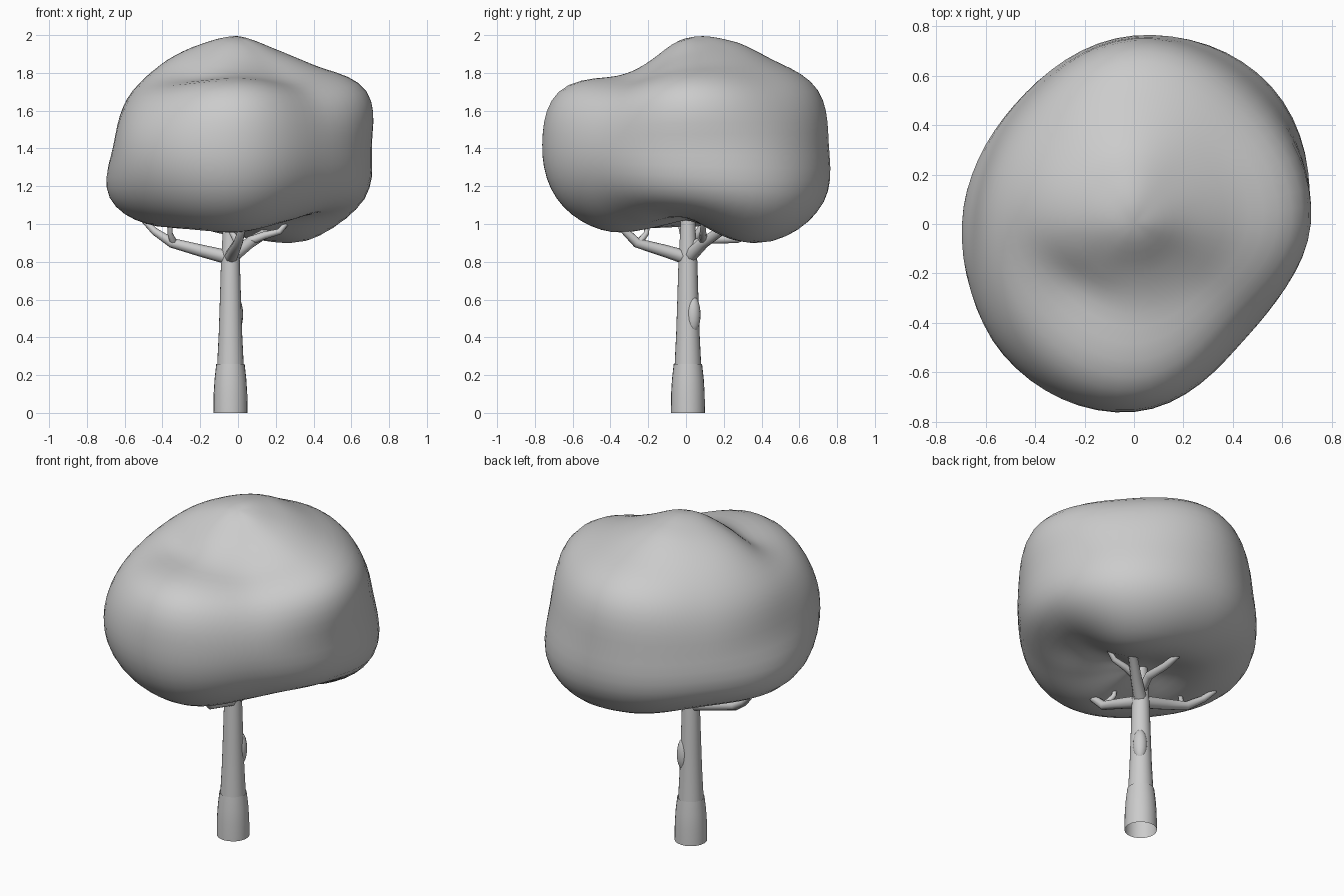
import bpy, bmesh
from math import sin, cos, pi, radians
from mathutils import Vector

cube = bpy.data.objects.get("Cube")
if cube:
    bpy.data.objects.remove(cube, do_unlink=True)

grey = bpy.data.materials.new("plain grey")
grey.use_nodes = True
colour = (0.6, 0.6, 0.6, 1)
grey.diffuse_color = colour
grey.node_tree.nodes["Principled BSDF"].inputs["Base Color"].default_value = colour


def finish(obj):
    obj.data.materials.clear()
    obj.data.materials.append(grey)
    bpy.ops.object.select_all(action="DESELECT")
    obj.select_set(True)
    bpy.context.view_layer.objects.active = obj
    bpy.ops.object.shade_smooth_by_angle(angle=radians(50))
    return obj


def mesh_object(name, bm):
    bmesh.ops.recalc_face_normals(bm, faces=bm.faces)
    mesh = bpy.data.meshes.new(name)
    bm.to_mesh(mesh)
    bm.free()
    obj = bpy.data.objects.new(name, mesh)
    bpy.context.collection.objects.link(obj)
    return finish(obj)


def bridge(bm, rings):
    for low, high in zip(rings, rings[1:]):
        for i in range(len(low)):
            j = (i + 1) % len(low)
            bm.faces.new((low[i], low[j], high[j], high[i]))


def lathe(name, profile, centre, sides=24):
    """Open tube of revolution from (radius, height) pairs."""
    bm = bmesh.new()
    rings = [[bm.verts.new((centre[0] + r * cos(2 * pi * i / sides),
                            centre[1] + r * sin(2 * pi * i / sides), z))
              for i in range(sides)] for r, z in profile]
    bridge(bm, rings)
    return mesh_object(name, bm)


def tube(name, points, start, end):
    """Tapering limb along a path."""
    curve = bpy.data.curves.new(name, "CURVE")
    curve.dimensions = "3D"
    curve.bevel_depth = 1
    curve.bevel_resolution = 2
    curve.use_fill_caps = True
    spline = curve.splines.new("POLY")
    spline.points.add(len(points) - 1)
    for i, (p, co) in enumerate(zip(spline.points, points)):
        p.co = (*co, 1)
        p.radius = start + (end - start) * i / (len(points) - 1)
    obj = bpy.data.objects.new(name, curve)
    bpy.context.collection.objects.link(obj)
    bpy.ops.object.select_all(action="DESELECT")
    obj.select_set(True)
    bpy.context.view_layer.objects.active = obj
    bpy.ops.object.convert(target="MESH")
    finish(bpy.context.view_layer.objects.active)


def cyclic(values, t):
    """Smooth interpolation through a closed loop of values."""
    n, i = len(values), int(t)
    f = t - i
    a, b, c, d = (values[(i + k) % n] for k in (-1, 0, 1, 2))
    return b + f * (c - a + f * (2*a - 5*b + 4*c - d + f * (3*(b - c) + d - a))) / 2


# Crown: radii at eight headings (from +x, anticlockwise), from low to high
bottom, top = .4, .57
bands = [
    [.41, .48, .46, .42, .41, .45, .48, .44],
    [.54, .72, .68, .60, .61, .62, .635, .56],
    [.71, .825, .785, .71, .735, .735, .74, .64],
    [.705, .755, .755, .665, .655, .745, .76, .645],
    [.735, .72, .755, .65, .635, .67, .73, .615],
    [.58, .61, .64, .61, .585, .50, .515, .495],
    [.53, .565, .60, .585, .56, .51, .48, .48],
]
centre = Vector((0, 0, 1.42))
SIDES, ROWS = 64, 40


def column(t):
    return [cyclic(band, t % 8) for band in bands]


bm = bmesh.new()
rings = [[] for _ in range(ROWS - 1)]
for s in range(SIDES):
    t = 8 * s / SIDES
    loop = [bottom] + column(t) + [top] + column(t + 4)[::-1]
    heading = 2 * pi * s / SIDES
    for row in range(1, ROWS):
        r = cyclic(loop, 8 * row / ROWS)
        tilt = pi * row / ROWS - pi / 2
        rings[row - 1].append(bm.verts.new(centre + r * Vector(
            (cos(tilt) * cos(heading), cos(tilt) * sin(heading), sin(tilt)))))
bridge(bm, rings)
for ring, z in ((rings[0], -bottom), (rings[-1], top)):
    pole = bm.verts.new(centre + Vector((0, 0, z)))
    for i in range(SIDES):
        bm.faces.new((ring[i], ring[(i + 1) % SIDES], pole))
# Ease the pinch where the meridians meet
for _ in range(6):
    bmesh.ops.smooth_vert(bm, verts=[v for v in bm.verts if v.co.xy.length < .25],
                          factor=.5, use_axis_x=True, use_axis_y=True, use_axis_z=True)
mesh_object("crown", bm)

# Trunk in two lengths, with a knot on one side
axis = (-.04, .01)
lathe("trunk_base", [(.09, 0), (.089, .1), (.084, .18), (.075, .26)], axis)
lathe("trunk", [(.07, .255), (.068, .3), (.062, .42), (.056, .6),
                (.05, .8), (.043, .92), (.035, 1.1)], axis)
bm = bmesh.new()
bmesh.ops.create_uvsphere(bm, u_segments=16, v_segments=10, radius=1)
bmesh.ops.scale(bm, vec=(.04, .04, .1), verts=bm.verts)
bmesh.ops.translate(bm, vec=(-.013, .037, .52), verts=bm.verts)
mesh_object("trunk_knot", bm)

# Main limbs and the twigs that fork from them
tube("right_limb", [(-.04, .01, .82), (-.2, .02, .86), (-.35, .03, .9),
                    (-.44, .07, .96), (-.5, .1, 1.02)], .038, .014)
tube("right_twig", [(-.34, .03, .9), (-.36, -.02, .95), (-.36, -.04, 1.03)], .02, .01)
tube("front_limb", [(-.04, .01, .82), (-.02, -.12, .86), (0, -.26, .9),
                    (.02, -.33, .97), (.03, -.37, 1.03)], .038, .014)
tube("front_twig", [(0, -.25, .9), (-.03, -.21, .95), (-.04, -.2, 1.03)], .02, .01)
tube("left_limb", [(-.04, .01, .82), (.06, .09, .9), (.16, .18, .96),
                   (.25, .25, 1.02), (.3, .29, 1.08)], .038, .014)
tube("left_twig", [(.06, .09, .91), (.14, .09, .94), (.22, .09, .96),
                   (.27, .09, 1.02)], .024, .012)
tube("back_limb", [(-.04, .01, .88), (0, .13, .92), (0, .27, .92),
                   (-.01, .36, .95), (-.02, .4, 1.01)], .028, .014)
